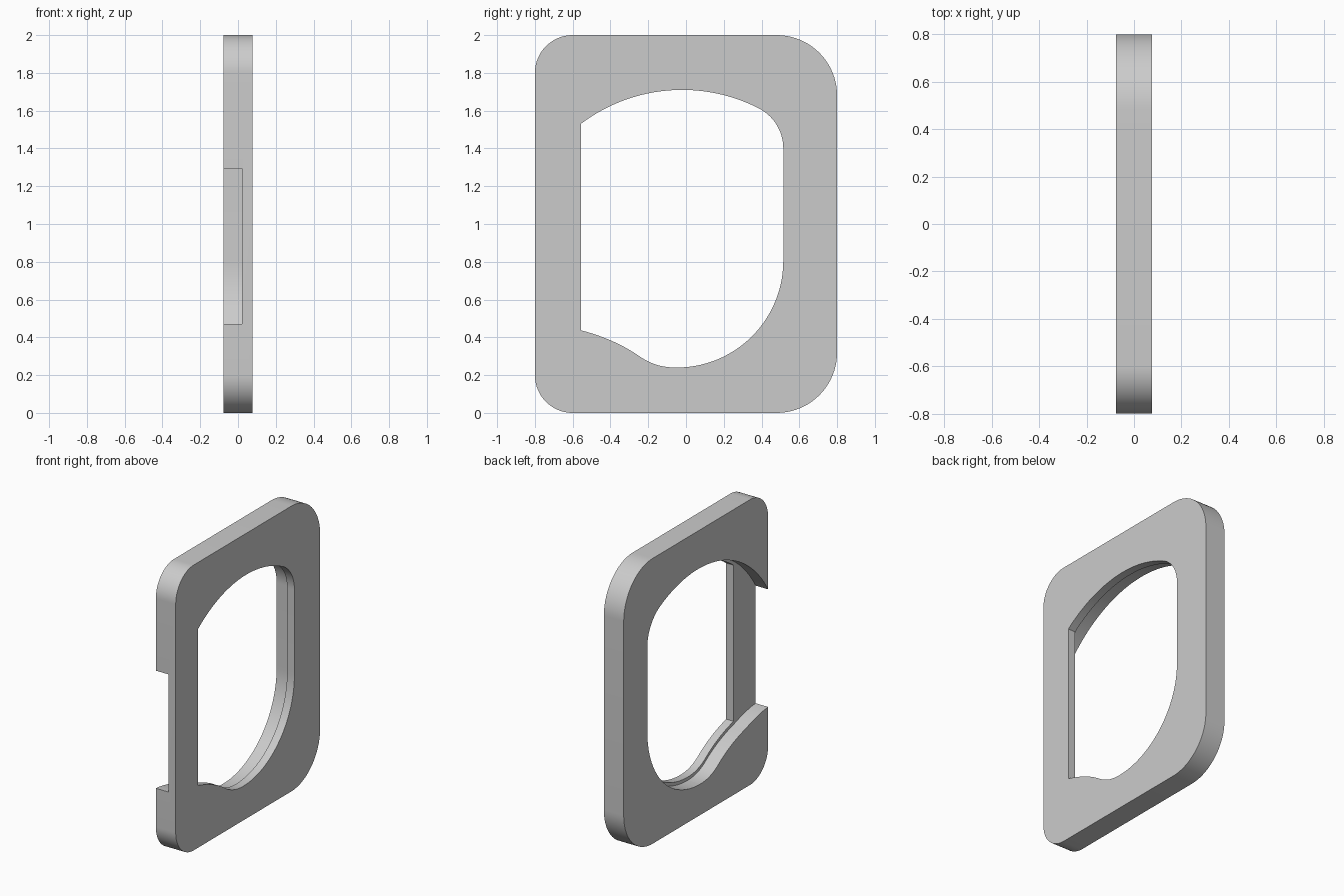
import bpy, bmesh, math
from mathutils import Vector, geometry

cube = bpy.data.objects.get("Cube")
if cube:
    bpy.data.objects.remove(cube, do_unlink=True)

HALF, STEP, LIP = 0.077, 0.02, 0.023   # half thickness, ledge depth, ledge width

grey = bpy.data.materials.new("light grey")
grey.use_nodes = True
grey.diffuse_color = (0.6, 0.6, 0.6, 1)
grey.node_tree.nodes["Principled BSDF"].inputs["Base Color"].default_value = (0.6, 0.6, 0.6, 1)


def arc(cy, cz, r, a0, a1, n=20):
    """Points on a circle in the y-z plane, angles in degrees."""
    angles = [math.radians(a0 + (a1 - a0) * i / n) for i in range(n + 1)]
    return [(cy + r * math.cos(a), cz + r * math.sin(a)) for a in angles]


def bezier(a, b, c, d, n=14):
    pts = geometry.interpolate_bezier(*[Vector((*p, 0)) for p in (a, b, c, d)], n)
    return [(p.x, p.y) for p in pts]


def prism(name, profile, x0, x1):
    """Extrude a y-z profile along x."""
    clean = []
    for p in profile:
        if not clean or math.dist(p, clean[-1]) > 1e-4:
            clean.append(p)
    bm = bmesh.new()
    face = bm.faces.new([bm.verts.new((x0, y, z)) for y, z in clean])
    top = bmesh.ops.extrude_face_region(bm, geom=[face])["geom"]
    bmesh.ops.translate(bm, vec=(x1 - x0, 0, 0),
                        verts=[v for v in top if isinstance(v, bmesh.types.BMVert)])
    bmesh.ops.recalc_face_normals(bm, faces=bm.faces)
    mesh = bpy.data.meshes.new(name)
    bm.to_mesh(mesh)
    bm.free()
    mesh.materials.append(grey)
    obj = bpy.data.objects.new(name, mesh)
    bpy.context.collection.objects.link(obj)
    return obj


def opening(d):
    """Right, top and round lower part of the opening, grown by d."""
    turn = math.degrees(math.atan2(0.58, 0.296))
    lower = arc(-0.05, 0.805, 0.565 + d, -90, 0, 28)
    corner = arc(0.276, 1.4, 0.239 + d, 0, turn)
    end = -0.555 if d == 0 else -0.8
    stop = 180 - math.degrees(math.acos((-0.02 - end) / (0.89 + d)))
    return lower + corner + arc(-0.02, 0.82, 0.89 + d, turn, stop, 30)


def hump(d):
    """Wavy lower front edge of the opening, lowered by d."""
    wave = bezier((-0.555, 0.437 - d), (-0.45, 0.41 - d), (-0.34, 0.365 - d), (-0.25, 0.302 - d))
    return wave + bezier((-0.25, 0.302 - d), (-0.19, 0.26 - d), (-0.13, 0.24 - d), (-0.05, 0.24 - d))


# Plate with rounded corners
outline = (arc(-0.6, 0.2, 0.2, 180, 270) + arc(0.48, 0.32, 0.32, 270, 360)
           + arc(0.48, 1.68, 0.32, 0, 90) + arc(-0.6, 1.8, 0.2, 90, 180))
plate = prism("frame_plate", outline, -HALF, HALF)

# Through opening, and the wider recess that runs out through the front edge
window = prism("window_cutter", opening(0) + hump(0), -0.2, 0.2)
run_out = [(-0.9, 1.31), (-0.9, 0.47)] + bezier(
    (-0.8, 0.47), (-0.72, 0.465), (-0.63, 0.44), (-0.555, 0.437 - LIP))
recess = prism("recess_cutter", opening(LIP) + run_out + hump(LIP), -0.2, STEP)

for obj in bpy.context.selected_objects:
    obj.select_set(False)
plate.select_set(True)
bpy.context.view_layer.objects.active = plate
for cutter in (window, recess):
    cut = plate.modifiers.new("cut", "BOOLEAN")
    cut.operation, cut.solver, cut.object = "DIFFERENCE", "EXACT", cutter
    bpy.ops.object.modifier_apply(modifier=cut.name)
    bpy.data.objects.remove(cutter, do_unlink=True)

bpy.ops.object.shade_smooth_by_angle(angle=math.radians(30))
